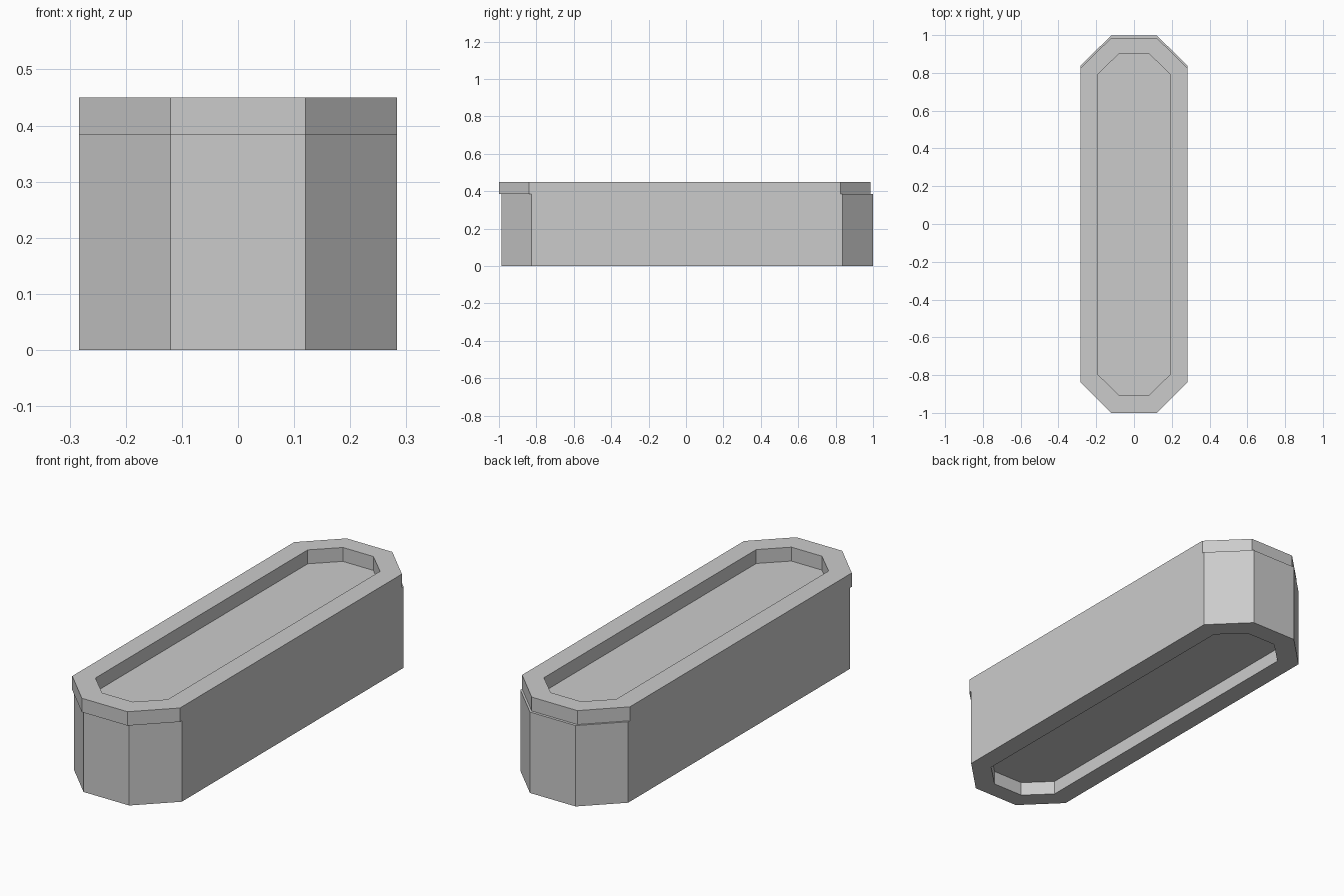
import bpy, bmesh

if "Cube" in bpy.data.objects:
    bpy.data.objects.remove(bpy.data.objects["Cube"])


def octagon(hx, hy, cx, cy, shift, z):
    """Long chamfered rectangle: half sizes, half flat lengths, y shift, height."""
    pts = [(cx, -hy), (hx, -cy), (hx, cy), (cx, hy),
           (-cx, hy), (-hx, cy), (-hx, -cy), (-cx, -hy)]
    return [(x, y + shift, z) for x, y in pts]


def outer(shift, z):
    return octagon(0.283, 0.993, 0.12, 0.832, shift, z)


def inner(shift, z):
    return octagon(0.19, 0.903, 0.08, 0.796, shift, z)


def loft(name, loops, closed=False):
    """Bridge successive loops; either cap both ends or close into a ring."""
    bm = bmesh.new()
    rings = [[bm.verts.new(p) for p in loop] for loop in loops]
    pairs = list(zip(rings, rings[1:]))
    if closed:
        pairs.append((rings[-1], rings[0]))
    else:
        bm.faces.new(rings[0])
        bm.faces.new(rings[-1])
    for a, b in pairs:
        for i in range(8):
            j = (i + 1) % 8
            bm.faces.new((a[i], a[j], b[j], b[i]))
    bmesh.ops.recalc_face_normals(bm, faces=bm.faces)
    mesh = bpy.data.meshes.new(name)
    bm.to_mesh(mesh)
    bm.free()
    obj = bpy.data.objects.new(name, mesh)
    bpy.context.collection.objects.link(obj)
    return obj


SEAM, TOP, DEPTH = 0.384, 0.45, 0.066

# main block with a shallow recess in the underside
loft("planter_body", [inner(0.002, DEPTH), inner(0.002, 0),
                      outer(0.006, 0), outer(0.006, SEAM)])

# raised rim, offset slightly towards the front
loft("top_rim", [inner(-0.002, SEAM), inner(-0.002, TOP),
                 outer(-0.007, TOP), outer(-0.007, SEAM)], closed=True)
